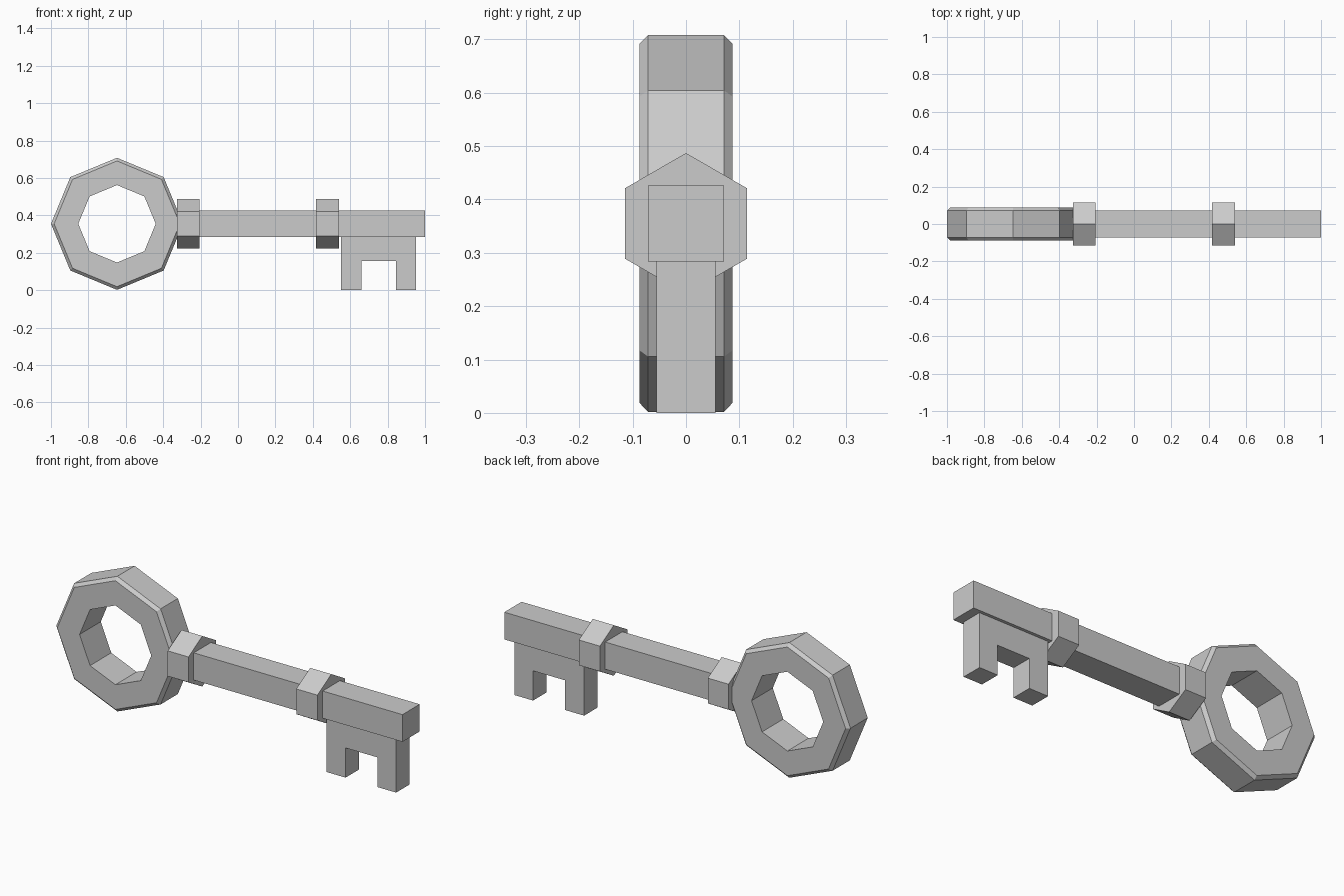
import bpy, bmesh
from math import cos, sin, tau

if "Cube" in bpy.data.objects:
    bpy.data.objects.remove(bpy.data.objects["Cube"])

AXIS_Z = 0.355  # height of the shaft and bow centre


def make_object(name, verts, faces):
    mesh = bpy.data.meshes.new(name)
    mesh.from_pydata(verts, [], faces)
    bm = bmesh.new()
    bm.from_mesh(mesh)
    bmesh.ops.recalc_face_normals(bm, faces=bm.faces)
    bm.to_mesh(mesh)
    bm.free()
    obj = bpy.data.objects.new(name, mesh)
    bpy.context.collection.objects.link(obj)
    return obj


def prism(name, outline, to_a, to_b):
    """Extrude a 2D outline between two mappings into 3D."""
    n = len(outline)
    verts = [to_a(p) for p in outline] + [to_b(p) for p in outline]
    faces = [tuple(range(n)), tuple(range(n, 2 * n))]
    faces += [(i, (i + 1) % n, (i + 1) % n + n, i + n) for i in range(n)]
    return make_object(name, verts, faces)


def along_x(name, outline, x0, x1):
    return prism(name, outline, lambda p: (x0, *p), lambda p: (x1, *p))


def along_y(name, outline, half):
    return prism(name, outline,
                 lambda p: (p[0], -half, p[1]), lambda p: (p[0], half, p[1]))


# Bow: eight-sided ring with chamfered outer rims
profile = [(0.207, -0.0875), (0.336, -0.0875), (0.353, -0.071),
           (0.353, 0.071), (0.336, 0.0875), (0.207, 0.0875)]
sides, m = 8, len(profile)
verts = [(-0.647 + r * cos(tau * i / sides), y, AXIS_Z + r * sin(tau * i / sides))
         for i in range(sides) for r, y in profile]
faces = [(i * m + j, i * m + (j + 1) % m,
          (i + 1) % sides * m + (j + 1) % m, (i + 1) % sides * m + j)
         for i in range(sides) for j in range(m)]
make_object("bow_ring", verts, faces)

# Shaft: square bar
h = 0.071
along_x("shaft", [(-h, AXIS_Z - h), (h, AXIS_Z - h), (h, AXIS_Z + h), (-h, AXIS_Z + h)],
        -0.325, 1.0)

# Collars: hexagonal bands with a point at the top
hexagon = [(0.132 * sin(tau * i / 6), AXIS_Z + 0.132 * cos(tau * i / 6)) for i in range(6)]
for name, x0, x1 in (("bow_collar", -0.326, -0.206), ("bit_collar", 0.417, 0.539)):
    along_x(name, hexagon, x0, x1)

# Bit: two-toothed plate under the shaft
along_y("bit", [(0.55, 0), (0.66, 0), (0.66, 0.155), (0.845, 0.155),
                (0.845, 0), (0.952, 0), (0.952, 0.284), (0.55, 0.284)], 0.055)
